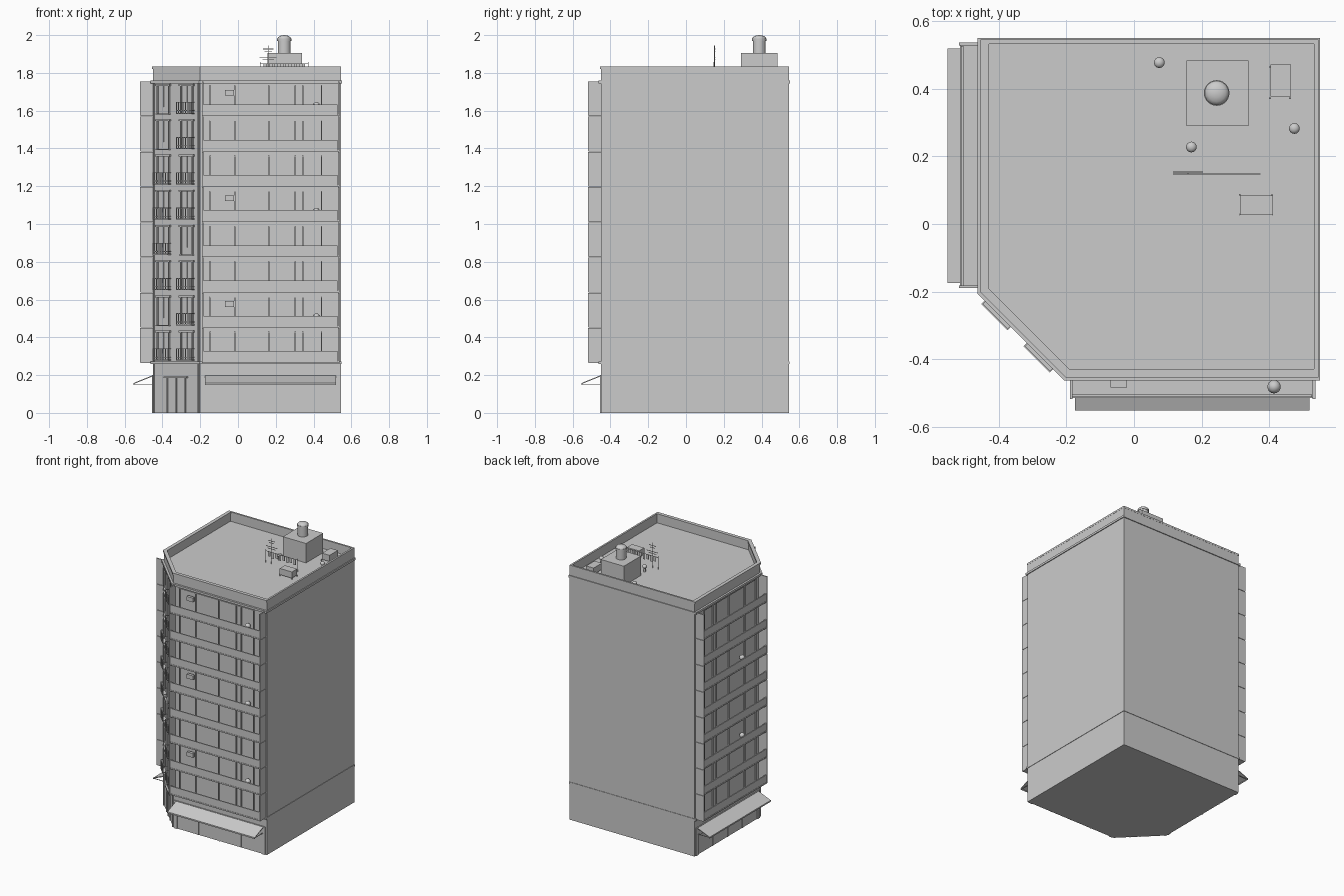
import bpy, bmesh, math
from mathutils import Matrix, Vector

cube = bpy.data.objects.get("Cube")
if cube:
    bpy.data.objects.remove(cube, do_unlink=True)

GREY = (0.6, 0.6, 0.6, 1)
concrete = bpy.data.materials.new("plain_grey")
concrete.use_nodes = True
concrete.diffuse_color = GREY
concrete.node_tree.nodes["Principled BSDF"].inputs["Base Color"].default_value = GREY

FRONT = Matrix.Identity(4)
SIDE = Matrix(((0, 1, 0, 0), (1, 0, 0, 0), (0, 0, 1, 0), (0, 0, 0, 1)))
CORNER = Matrix.Translation((-0.325, -0.325, 0)) @ Matrix.Rotation(math.radians(-45), 4, "Z")
FACADES = (("front", FRONT), ("side", SIDE))
FLOORS = [0.265 + 0.1865 * i for i in range(8)]
WALL, BACK = -0.45, 0.545
ROOF = 1.765


def finish(bm, name, smooth=False):
    bmesh.ops.recalc_face_normals(bm, faces=bm.faces)
    mesh = bpy.data.meshes.new(name)
    bm.to_mesh(mesh)
    bm.free()
    mesh.materials.append(concrete)
    obj = bpy.data.objects.new(name, mesh)
    bpy.context.collection.objects.link(obj)
    if smooth:
        bpy.ops.object.select_all(action="DESELECT")
        obj.select_set(True)
        bpy.context.view_layer.objects.active = obj
        bpy.ops.object.shade_smooth_by_angle(angle=math.radians(40))


def box(bm, x, y, z, frame=FRONT):
    lo, hi = Vector((x[0], y[0], z[0])), Vector((x[1], y[1], z[1]))
    size = Matrix.Diagonal((*(hi - lo), 1))
    bmesh.ops.create_cube(bm, size=1, matrix=frame @ Matrix.Translation((lo + hi) / 2) @ size)


def tube(bm, x, y, z, radius, sides=12, frame=FRONT):
    bmesh.ops.create_cone(bm, cap_ends=True, segments=sides, radius1=radius, radius2=radius,
                          depth=z[1] - z[0],
                          matrix=frame @ Matrix.Translation((x, y, (z[0] + z[1]) / 2)))


def ball(bm, x, y, z, radius, frame=FRONT, flat=1.0):
    bmesh.ops.create_uvsphere(bm, u_segments=14, v_segments=8, radius=radius,
                              matrix=frame @ Matrix.Translation((x, y, z)) @ Matrix.Diagonal((1, 1, flat, 1)))


def prism(bm, points, move, frame=FRONT):
    face = bm.faces.new([bm.verts.new(frame @ Vector(p)) for p in points])
    made = bmesh.ops.extrude_face_region(bm, geom=[face])["geom"]
    shift = frame.to_3x3() @ Vector(move)
    bmesh.ops.translate(bm, vec=shift, verts=[v for v in made if isinstance(v, bmesh.types.BMVert)])


def plan(out, back, z):
    """Floor outline pushed out by `out` on the street sides and `back` on the blank sides."""
    a, b, c = WALL - out, -0.2 - 0.414 * out, BACK + back
    return [Vector((x, y, z)) for x, y in ((a, b), (b, a), (c, a), (c, c), (a, c))]


def ring(name, outer, inner, z0, z1):
    bm = bmesh.new()
    loops = [[bm.verts.new(p) for p in plan(*d, z)]
             for d, z in ((outer, z0), (outer, z1), (inner, z1), (inner, z0))]
    for k in range(4):
        p, q = loops[k], loops[(k + 1) % 4]
        for i in range(5):
            j = (i + 1) % 5
            bm.faces.new((p[i], p[j], q[j], q[i]))
    finish(bm, name)


# Main block with roof deck, ledges and parapet
bm = bmesh.new()
prism(bm, plan(0, 0, 0), (0, 0, ROOF))
finish(bm, "building_body")
ring("lower_ledge", (0.012, 0.003), (-0.01, -0.01), 0.258, 0.272)
ring("upper_ledge", (0.014, 0.006), (-0.01, -0.01), 1.745, 1.76)
ring("roof_parapet", (0, 0), (-0.015, -0.01), 1.755, 1.82)
ring("parapet_coping", (0.005, 0.001), (-0.02, -0.012), 1.82, 1.833)

for label, frame in FACADES:
    # Stacked balconies: slab, front panel and full-height end walls
    slabs, panels, ends, windows = (bmesh.new() for _ in range(4))
    for z in FLOORS:
        box(slabs, (-0.19, 0.537), (-0.515, WALL), (z, z + 0.009), frame)
        box(panels, (-0.182, 0.527), (-0.513, -0.505), (z + 0.009, z + 0.062), frame)
        for x in (-0.19, 0.529):
            box(ends, (x, x + 0.008), (-0.518, WALL), (z + 0.003, z + 0.184), frame)
        # Window mullions and door heads on the wall behind
        for x in (-0.15, -0.02, 0.16, 0.3, 0.34, 0.44):
            box(windows, (x, x + 0.006), (-0.458, WALL), (z + 0.009, z + 0.165), frame)
        box(windows, (-0.15, 0.446), (-0.456, WALL), (z + 0.16, z + 0.166), frame)
    finish(slabs, label + "_balcony_slabs")
    finish(panels, label + "_balcony_panels")
    finish(ends, label + "_balcony_end_walls")
    finish(windows, label + "_window_frames")

    # Shopfront surround
    bm = bmesh.new()
    for x in ((-0.19, -0.165), (0.505, 0.535)):
        box(bm, x, (-0.456, WALL), (0, 0.2), frame)
    box(bm, (-0.165, 0.505), (-0.456, WALL), (0.138, 0.2), frame)
    for x in (0.0, 0.17, 0.34):
        box(bm, (x - 0.003, x + 0.003), (-0.454, WALL), (0, 0.138), frame)
    finish(bm, label + "_shopfront")

    # Sloping canopy with support arms
    bm = bmesh.new()
    prism(bm, [(-0.175, y, z) for y, z in
               ((WALL, 0.2), (-0.553, 0.158), (-0.553, 0.148), (-0.549, 0.148), (-0.549, 0.154), (WALL, 0.194))],
          (0.695, 0, 0), frame)
    for x in (-0.172, 0.514):
        box(bm, (x, x + 0.003), (-0.55, WALL), (0.15, 0.154), frame)
    finish(bm, label + "_canopy")

# Balcony clutter: plants and air conditioners
plants, coolers = bmesh.new(), bmesh.new()
for i, z in enumerate(FLOORS):
    if i % 3 == 1:
        box(coolers, (-0.07, -0.02), (-0.484, -0.464), (z + 0.11, z + 0.14))
        ball(plants, 0.415, -0.482, z + 0.055, 0.02)
        tube(plants, 0.415, -0.482, (z + 0.009, z + 0.04), 0.012)
    if i % 3 == 2:
        ball(plants, 0.05, -0.482, z + 0.055, 0.018, SIDE)
        tube(plants, 0.05, -0.482, (z + 0.009, z + 0.04), 0.011, frame=SIDE)
box(coolers, (-0.07, -0.02), (-0.484, -0.464), (FLOORS[7] + 0.11, FLOORS[7] + 0.14))
ball(plants, 0.415, -0.482, FLOORS[7] + 0.055, 0.02)
tube(plants, 0.415, -0.482, (FLOORS[7] + 0.009, FLOORS[7] + 0.04), 0.012)
finish(plants, "balcony_plants", True)
finish(coolers, "wall_coolers")

# Cut corner: tall windows, some with small railed balconies
RAILED = ("LR", "R", "LR", "L", "LR", "LR", "R", "R")
frames, rails = bmesh.new(), bmesh.new()
for z, sides in zip(FLOORS, RAILED):
    for side, u in (("L", -0.097), ("R", 0.08)):
        for s in (-0.046, 0.04):
            box(frames, (u + s, u + s + 0.006), (-0.008, 0), (z + 0.012, z + 0.162), CORNER)
        box(frames, (u - 0.003, u + 0.003), (-0.004, 0), (z + 0.05, z + 0.16), CORNER)
        box(frames, (u - 0.054, u + 0.054), (-0.012, 0), (z + 0.16, z + 0.17), CORNER)
        if side in sides:
            w, d = 0.055, -0.028
            box(rails, (u - w, u + w), (d, 0), (z + 0.012, z + 0.018), CORNER)
            for h in (0.028, 0.072):
                box(rails, (u - w, u + w), (d, d + 0.004), (z + h, z + h + 0.004), CORNER)
                for e in (u - w, u + w - 0.004):
                    box(rails, (e, e + 0.004), (d, 0), (z + h, z + h + 0.004), CORNER)
            for k in range(9):
                x = u - w + k * (2 * w - 0.003) / 8
                box(rails, (x, x + 0.003), (d, d + 0.003), (z + 0.018, z + 0.074), CORNER)
        else:
            box(frames, (u - 0.05, u + 0.05), (-0.012, 0), (z + 0.008, z + 0.014), CORNER)
finish(frames, "corner_window_frames")
finish(rails, "corner_balcony_railings")

# Corner pilasters and entrance door
bm = bmesh.new()
for u in (-0.17, 0.164):
    box(bm, (u, u + 0.006), (-0.006, 0), (0, 1.75), CORNER)
for u in (-0.07, -0.003, 0.064):
    box(bm, (u, u + 0.006), (-0.006, 0), (0, 0.19), CORNER)
box(bm, (-0.085, 0.085), (-0.012, 0), (0.185, 0.193), CORNER)
finish(bm, "entrance_and_pilasters")

# Stair house and domed water tank
bm = bmesh.new()
box(bm, (0.155, 0.339), (0.29, 0.485), (ROOF, 1.905))
finish(bm, "stair_house")
bm = bmesh.new()
tube(bm, 0.245, 0.388, (1.905, 1.975), 0.034, 24)
tube(bm, 0.245, 0.388, (1.97, 1.982), 0.038, 24)
ball(bm, 0.245, 0.388, 1.98, 0.037, flat=0.54)
finish(bm, "water_tank", True)

# Roof machines and capped vents
bm = bmesh.new()
for x, y in (((0.405, 0.465), (0.377, 0.472)), ((0.314, 0.411), (0.026, 0.085))):
    box(bm, x, y, (ROOF + 0.01, ROOF + 0.055))
    for px in x:
        for py in y:
            tube(bm, px * 0.98 + 0.006, py * 0.98 + 0.003, (ROOF, ROOF + 0.012), 0.003, 6)
finish(bm, "roof_machines")
bm = bmesh.new()
for x, y in ((0.075, 0.478), (0.475, 0.283), (0.17, 0.228)):
    tube(bm, x, y, (ROOF, 1.8), 0.008)
    ball(bm, x, y, 1.802, 0.016, flat=0.8)
finish(bm, "roof_vents", True)

# Aerial mast and washing line
bm = bmesh.new()
tube(bm, 0.16, 0.15, (ROOF, 1.945), 0.0025, 6)
for z, w in ((1.925, 0.028), (1.91, 0.02), (1.882, 0.045), (1.868, 0.03)):
    box(bm, (0.16 - w, 0.16 + w), (0.152, 0.155), (z, z + 0.003))
finish(bm, "aerial")
bm = bmesh.new()
for x in (0.118, 0.372):
    tube(bm, x, 0.148, (ROOF, 1.858), 0.0025, 6)
box(bm, (0.118, 0.372), (0.147, 0.149), (1.847, 1.85))
for k in range(8):
    x = 0.135 + k * 0.029
    box(bm, (x, x + 0.018), (0.147, 0.149), (1.815 - 0.008 * (k % 2), 1.85))
finish(bm, "washing_line")
